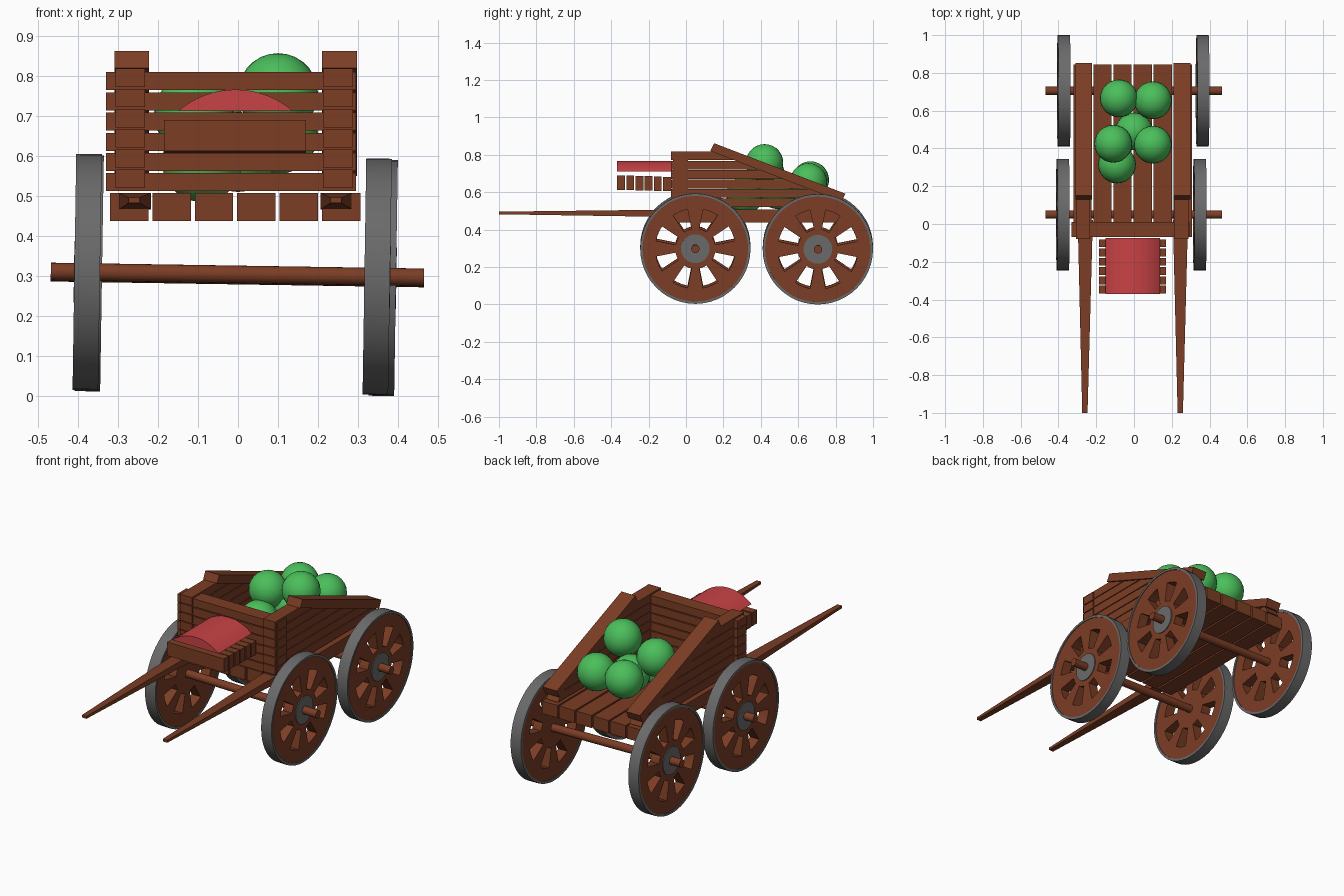
import bpy, bmesh, math
from mathutils import Matrix, Vector

if "Cube" in bpy.data.objects:
    bpy.data.objects.remove(bpy.data.objects["Cube"])


def material(name, rgb):
    m = bpy.data.materials.new(name)
    m.diffuse_color = (*rgb, 1)
    m.use_nodes = True
    m.node_tree.nodes["Principled BSDF"].inputs["Base Color"].default_value = m.diffuse_color
    return m


WOOD = material("brown wood", (0.20, 0.047, 0.018))
IRON = material("grey iron", (0.145, 0.145, 0.145))
GREEN = material("melon green", (0.07, 0.52, 0.105))
RED = material("cushion red", (0.58, 0.055, 0.06))


def finish(bm, name, mat, matrix=None, smooth=False):
    bmesh.ops.recalc_face_normals(bm, faces=bm.faces)
    me = bpy.data.meshes.new(name)
    bm.to_mesh(me)
    bm.free()
    me.materials.append(mat)
    ob = bpy.data.objects.new(name, me)
    bpy.context.collection.objects.link(ob)
    if matrix is not None:
        ob.matrix_world = matrix
    if smooth:
        bpy.ops.object.select_all(action='DESELECT')
        ob.select_set(True)
        bpy.context.view_layer.objects.active = ob
        bpy.ops.object.shade_smooth_by_angle(angle=math.radians(35))
    return ob


def extrude(bm, vec):
    r = bmesh.ops.extrude_face_region(bm, geom=bm.faces[:])
    vs = [g for g in r["geom"] if isinstance(g, bmesh.types.BMVert)]
    bmesh.ops.translate(bm, verts=vs, vec=vec)


def prism(name, points, vec, mat, smooth=False):
    bm = bmesh.new()
    bm.faces.new([bm.verts.new(p) for p in points])
    extrude(bm, vec)
    return finish(bm, name, mat, smooth=smooth)


def box(name, x, y, z, mat=WOOD):
    pts = [(x[0], y[0], z[0]), (x[1], y[0], z[0]), (x[1], y[1], z[0]), (x[0], y[1], z[0])]
    return prism(name, pts, (0, 0, z[1] - z[0]), mat)


def cylinder_x(name, r, x0, x1, mat, matrix, sides=20):
    bm = bmesh.new()
    bm.faces.new([bm.verts.new((x0, r * math.cos(2 * math.pi * i / sides),
                                r * math.sin(2 * math.pi * i / sides))) for i in range(sides)])
    extrude(bm, (x1 - x0, 0, 0))
    return finish(bm, name, mat, matrix, True)


def ring_x(name, radii, width, mat, matrix, windows=0):
    """Flat ring around x; band 1 gets cut-out windows between the spokes."""
    bm = bmesh.new()
    angles = []
    if windows:
        step = 2 * math.pi / windows
        for k in range(windows):
            for j in range(6):
                angles.append(k * step + step / 4 + step / 6 * j)
    else:
        angles = [2 * math.pi * i / 48 for i in range(48)]
    n = len(angles)
    grid = [[bm.verts.new((-width / 2, r * math.cos(a), r * math.sin(a))) for a in angles]
            for r in radii]
    for b in range(len(radii) - 1):
        for i in range(n):
            if windows and b == 1 and i % 6 < 3:
                continue
            j = (i + 1) % n
            bm.faces.new([grid[b][i], grid[b][j], grid[b + 1][j], grid[b + 1][i]])
    extrude(bm, (width, 0, 0))
    return finish(bm, name, mat, matrix, True)


# axles and wheels, slightly tilted
TILT = Matrix.Rotation(math.radians(0.9), 4, 'Y')
for label, y, zc, xl, xr in (("front", 0.05, 0.304, -0.377, 0.348),
                             ("rear", 0.705, 0.301, -0.372, 0.363)):
    base = Matrix.Translation((0, y, zc)) @ TILT
    cylinder_x(label + "_axle", 0.022, -0.468, 0.465, WOOD, base)
    for side, x in (("left", xl), ("right", xr)):
        s = -1 if x < 0 else 1
        m = base @ Matrix.Translation((x, 0, 0))
        part = f"{label}_{side}_wheel"
        ring_x(part, (0.018, 0.108, 0.214, 0.284), 0.056, WOOD, m, 8)
        ring_x(part + "_tyre", (0.282, 0.295), 0.064, IRON, m)
        cylinder_x(part + "_hub", 0.077, s * 0.02, s * 0.033, IRON, m, 28)

# floor planks running lengthways
for i in range(6):
    x = -0.32 + i * 0.106
    box(f"floor_plank_{i}", (x, x + 0.096), (-0.07, 0.845), (0.437, 0.508))

# front wall boards, interlocked with the side boards
for i in range(6):
    z = 0.512 + i * 0.0505
    box(f"front_board_{i}", (-0.33, 0.295), (-0.07, 0.01), (z, z + 0.045))

# side boards cut off along the slope, with a sloping rail on top
SLOPE = 0.379
for side, x0, x1 in (("left", -0.306, -0.232), ("right", 0.213, 0.288)):
    for i in range(6):
        z0 = 0.52 + i * 0.0505
        z1 = z0 + 0.046
        e0, e1 = (min(0.835, 0.135 + (0.822 - z) / SLOPE) for z in (z0, z1))
        prism(f"{side}_board_{i}", [(x0, -0.08, z0), (x0, e0, z0), (x0, e1, z1), (x0, -0.08, z1)],
              (x1 - x0, 0, 0), WOOD)
    xa, xb = x0 - 0.003, x1 + 0.01
    prism(f"{side}_rail", [(xa, 0.13, 0.82), (xa, 0.15, 0.862), (xa, 0.852, 0.592), (xa, 0.833, 0.55)],
          (xb - xa, 0, 0), WOOD)

# tapered pulling shafts
for side, xb, xt in (("left", -0.258, -0.26), ("right", 0.246, 0.245)):
    bm = bmesh.new()
    loops = []
    for x, y, z, w, h in ((xb, 0.02, 0.487, 0.04, 0.021), (xt, -1.0, 0.489, 0.014, 0.007)):
        loops.append([bm.verts.new((x + a * w, y, z + b * h))
                      for a, b in ((-1, -1), (1, -1), (1, 1), (-1, 1))])
    for lp in loops:
        bm.faces.new(lp)
    for i in range(4):
        j = (i + 1) % 4
        bm.faces.new([loops[0][i], loops[0][j], loops[1][j], loops[1][i]])
    finish(bm, side + "_shaft", WOOD)

# seat slats and rounded cushion
for i in range(6):
    y = -0.368 + i * 0.049
    d = -0.0015 * i
    box(f"seat_slat_{i}", (-0.185, 0.17), (y, y + 0.042), (0.613 + d, 0.69 + d))
half, rise = 0.144, 0.054
R = (half ** 2 + rise ** 2) / (2 * rise)
amax = math.asin(half / R)
arc = [amax * (i / 8 - 1) for i in range(17)]
prism("seat_cushion", [(-0.006 + R * math.sin(a), -0.37, 0.766 - R + R * math.cos(a)) for a in arc],
      (0, 0.295, 0), RED, True)

# pile of melons
for i, p in enumerate(((-0.08, 0.665, 0.665), (0.1, 0.655, 0.655), (0.0, 0.49, 0.61),
                       (-0.11, 0.425, 0.705), (0.1, 0.42, 0.757), (-0.09, 0.315, 0.585))):
    bm = bmesh.new()
    bmesh.ops.create_uvsphere(bm, u_segments=24, v_segments=14, radius=0.1)
    finish(bm, f"melon_{i}", GREEN, Matrix.Translation(Vector(p)), True)
